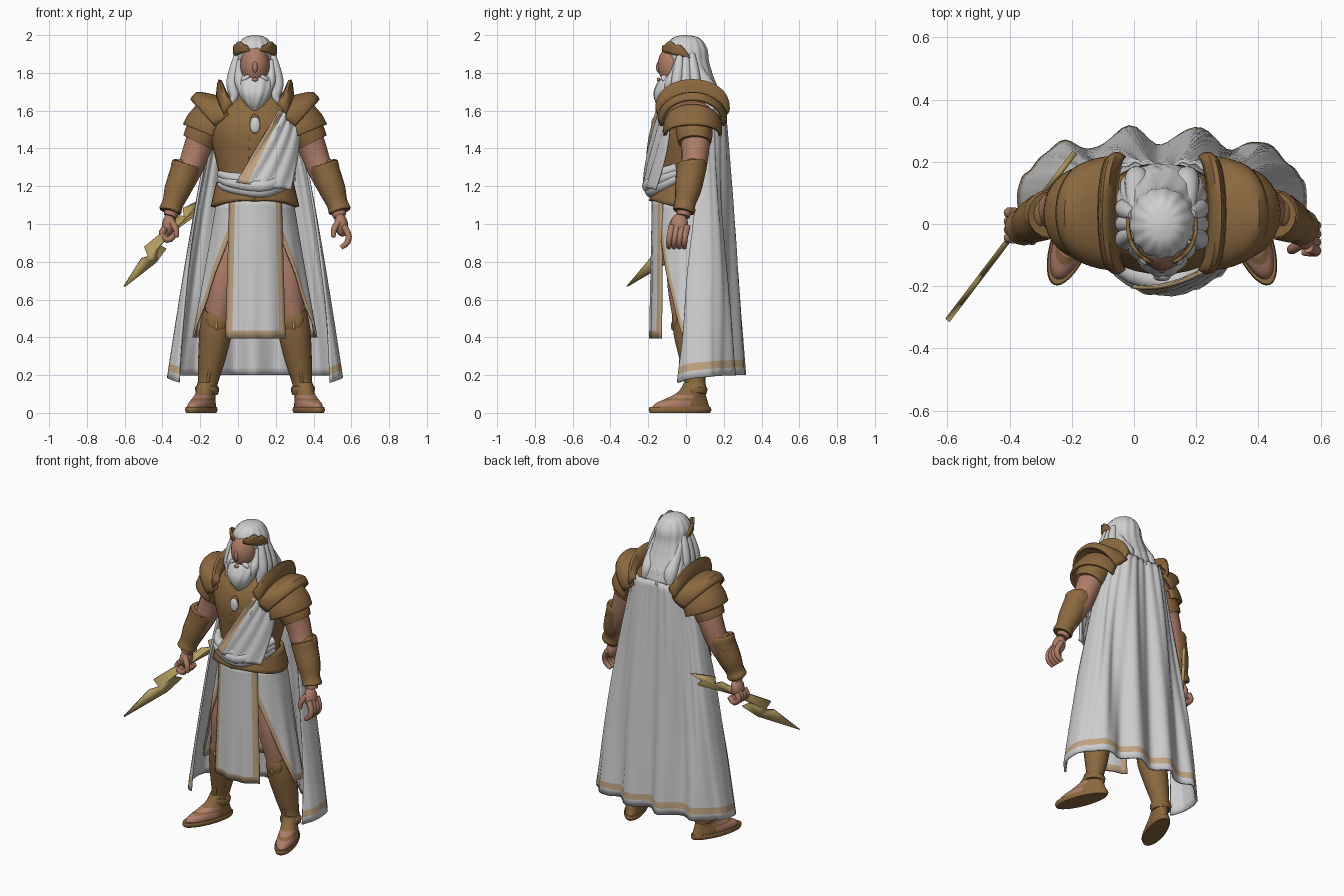
import bpy, bmesh
from math import sin, cos, pi, sqrt, tau
from mathutils import Vector, Matrix

if bpy.data.objects.get("Cube"):
    bpy.data.objects.remove(bpy.data.objects["Cube"], do_unlink=True)

MID = 0.09  # body centre line
made = []


def material(name, red, green, blue):
    mat = bpy.data.materials.new(name)
    mat.use_nodes = True
    mat.diffuse_color = (red, green, blue, 1)
    mat.node_tree.nodes["Principled BSDF"].inputs["Base Color"].default_value = (red, green, blue, 1)
    return mat


cloth = material("white_cloth", .61, .61, .61)
hair = material("white_hair", .63, .63, .63)
trim = material("tan_trim", .53, .37, .22)
bronze = material("bronze_armour", .26, .14, .05)
skin = material("skin", .43, .205, .14)
gold = material("pale_gold", .45, .34, .12)


def finish(name, bm, mats, thick=0):
    mesh = bpy.data.meshes.new(name)
    bm.to_mesh(mesh)
    bm.free()
    for mat in mats:
        mesh.materials.append(mat)
    obj = bpy.data.objects.new(name, mesh)
    bpy.context.collection.objects.link(obj)
    if thick:
        shell = obj.modifiers.new("thickness", 'SOLIDIFY')
        shell.thickness, shell.offset = thick, 0
    made.append(obj)
    return obj


def surface(name, func, cols, rows, mats, rule=None, closed=False, thick=0):
    """Grid surface from func(u, v); closed makes a capped tube."""
    bm = bmesh.new()
    count = cols if closed else cols + 1
    grid = [[bm.verts.new(func(c / cols, r / rows)) for c in range(count)] for r in range(rows + 1)]
    for r in range(rows):
        for c in range(cols):
            d = (c + 1) % count
            face = bm.faces.new((grid[r][c], grid[r][d], grid[r + 1][d], grid[r + 1][c]))
            if rule:
                face.material_index = rule((c + .5) / cols, (r + .5) / rows)
    if closed:
        bm.faces.new(grid[0])
        bm.faces.new(grid[-1])
        bmesh.ops.recalc_face_normals(bm, faces=bm.faces)
    return finish(name, bm, mats, thick)


def spline(points, t):
    """Smooth interpolation through tuples of any length."""
    last = len(points) - 1
    i = min(int(t * last), last - 1)
    f = t * last - i
    a, b, c, d = (points[min(max(k, 0), last)] for k in range(i - 1, i + 3))
    return [q + f / 2 * (r - p + f * (2 * p - 5 * q + 4 * r - s + f * (3 * (q - r) + s - p)))
            for p, q, r, s in zip(a, b, c, d)]


def loft(name, rings, mats, rule=None, ripple=0, waves=9, place=Matrix(), rows=18, cols=36):
    """Stack of ellipses given as (y, z, x radius, y radius); u = 0 is the front."""
    def point(u, v):
        y, z, rx, ry = spline(rings, v)
        grow = 1 + ripple * cos(waves * tau * u + 4 * v)
        return place @ Vector((rx * sin(tau * u) * grow, y - ry * cos(tau * u) * grow, z))
    return surface(name, point, cols, rows, mats, rule, True)


def tube(name, path, mat, sides=16, rows=14):
    """Round tube along (x, y, z, radius)."""
    def point(u, v):
        x, y, z, radius = spline(path, v)
        ahead = Vector(spline(path, min(v + .01, 1))[:3]) - Vector(spline(path, max(v - .01, 0))[:3])
        across = ahead.cross(Vector((0, 1, 0))).normalized()
        over = across.cross(ahead).normalized()
        return Vector((x, y, z)) + radius * (across * cos(tau * u) + over * sin(tau * u))
    return surface(name, point, sides, rows, [mat], None, True)


def ball(name, place, size, mat, turn=0):
    bm = bmesh.new()
    bmesh.ops.create_uvsphere(bm, u_segments=20, v_segments=12, radius=1)
    bm.transform(Matrix.Translation(place) @ Matrix.Rotation(turn, 4, 'Y') @ Matrix.Diagonal((*size, 1)))
    return finish(name, bm, [mat])


def sided(side, path):
    return [(MID + side * p[0], *p[1:]) for p in path]


centre = Matrix.Translation((MID, 0, 0))

# Torso armour with a collar
loft("breastplate", [(0, 1.08, .18, .14), (0, 1.2, .18, .14), (.01, 1.35, .21, .16), (.01, 1.5, .245, .172),
                     (.03, 1.62, .23, .15), (.04, 1.69, .13, .1), (.04, 1.73, .08, .07)], [bronze], place=centre)

# Pendant and studs
ball("pendant_frame", (MID, -.16, 1.53), (.026, .012, .052), bronze)
ball("pendant_gem", (MID, -.17, 1.523), (.028, .014, .043), hair)
for k in range(3):
    ball("breastplate_stud", (MID - .03, -.157, 1.45 - k * .05), (.006, .006, .006), gold)


# Diagonal sash across the chest, and the swag at the waist
def sash_point(u, v):
    x = (.215 - .225 * v) * (1 - u) + (.33 - .05 * v * v) * u
    z = (1.6 - .38 * v) * (1 - u) + (1.58 - .4 * v) * u
    reach = sqrt(max(0, 1 - ((x - MID) / .28) ** 2))
    return Vector((x, .01 - (.18 + .05 * v) * reach - .006 * sin(u * 22 + v * 4), z))


surface("sash", sash_point, 20, 20, [cloth, trim], lambda u, v: int(u < .2), thick=.012)
for high, deep in ((1.25, -.185), (1.222, -.195), (1.195, -.18)):
    tube("waist_fold", [(-.095, -.06, high + .015, .018), (-.03, deep + .035, high - .005, .028),
                        (MID + .03, deep, high - .02, .038), (.22, deep + .05, high + .01, .036),
                        (.285, -.04, high + .05, .025)], cloth)


# Belt with low side plates
def belt_point(u, v):
    a = tau * u
    hips = abs(sin(a))
    z = 1.19 + .03 * hips - v * (.07 + .06 * hips ** 2)
    return Vector((MID + (.195 + .03 * v) * sin(a), -(.165 + .022 * v) * cos(a), z))


surface("belt", belt_point, 40, 5, [bronze], thick=.02)


# Skirt, open at the front, and the long front panel
def skirt_point(u, v):
    start = .35 + 1.05 * v
    a = start + (tau - 2 * start) * u
    fold = 1 + .025 * v * cos(a * 14)
    return Vector((MID + (.2 + .125 * v) * sin(a) * fold, .02 - (.18 + .03 * v) * cos(a) * fold, 1.12 - .72 * v))


surface("skirt", skirt_point, 80, 18, [cloth, trim], lambda u, v: int(min(u, 1 - u) < .03 or v > .95), thick=.01)


def panel_point(u, v):
    s = 2 * u - 1
    y = -.175 - .01 * v + .05 * s ** 2 + .006 * v * sin(s * 9)
    return Vector((MID + .003 + s * (.135 + .022 * v), y, 1.14 - .745 * v))


surface("front_panel", panel_point, 18, 18, [cloth, trim],
        lambda u, v: int(min(u, 1 - u) < .11 or v > .944), thick=.012)


# Cape with folds, trimmed on the outside of the hem
def cape_point(u, v):
    start = 1.65 - .6 * v
    a = tau - start - (tau - 2 * start) * u
    across = (.19 + .27 * v ** .8) * sin(a)
    back = cos(a) * max(abs(cos(a)), .01) ** -.27
    fold = -(.012 + .02 * v) * cos(across * tau / .22) * max(0, -cos(a)) + .004 * sin(a * 23)
    z = 1.64 - 1.44 * v - .04 * v * abs(2 * u - 1) ** 4
    return Vector((MID + across, .08 - (.12 + .082 * v) * back + fold, z))


cape = surface("cape", cape_point, 90, 36, [cloth, trim, cloth, cloth], lambda u, v: int(.945 < v < .98), thick=.012)
cape.modifiers["thickness"].material_offset = 2

# Head: face, hair, beard
ball("face", (MID, -.05, 1.84), (.08, .1, .115), skin)
ball("nose", (MID, -.143, 1.83), (.014, .016, .03), skin)
loft("hair_cap", [(-.005, 2, .01, .01), (0, 1.985, .06, .07), (0, 1.93, .098, .11), (.015, 1.86, .107, .105),
                  (.045, 1.78, .125, .1), (.085, 1.69, .142, .095), (.12, 1.615, .125, .075), (.14, 1.57, .03, .03)],
     [hair], ripple=.025, waves=14, place=centre, rows=28, cols=70)
loft("beard", [(-.06, 1.795, .07, .04), (-.07, 1.765, .09, .07), (-.085, 1.7, .088, .085),
               (-.1, 1.64, .055, .06), (-.11, 1.595, .012, .015)],
     [hair], ripple=.03, waves=11, place=centre, cols=66)
ball("lower_lip", (MID, -.145, 1.765), (.017, .01, .01), skin)
for side in (-1, 1):
    ball("moustache", (MID + side * .045, -.113, 1.775), (.03, .02, .013), hair, side * .6)
    tube("side_whiskers", sided(side, [(.084, -.05, 1.87, .012), (.086, -.06, 1.81, .02), (.075, -.085, 1.74, .03),
                                       (.04, -.11, 1.66, .012)]), hair)
    for k in range(3):
        tube("hair_lock", sided(side, [(.09, -.03 + k * .03, 1.9, .018), (.108, -.04 + k * .04, 1.82, .028),
                                       (.122, -.05 + k * .05, 1.74, .03), (.11, -.06 + k * .06, 1.68, .024),
                                       (.13, -.07 + k * .07, 1.63, .006)]), hair)
    for k in range(2):
        tube("back_lock", sided(side, [(.03 + k * .05, .04, 1.86, .025), (.035 + k * .05, .1, 1.76, .032),
                                       (.02 + k * .06, .145, 1.68, .04), (.05 + k * .05, .17, 1.6, .01)]), hair)

    # Leaf circlet branch, open at the brow and dropping toward the back
    def branch_point(u, v):
        a = .3 + 1.6 * u
        tall = .008 + .06 * sin(pi * min(u * 1.1, 1)) ** .6 * (.75 + .25 * abs(cos(u * 9)))
        spread = 1.04 + .03 * v
        return Vector((MID + side * .103 * sin(a) * spread, -.005 - .117 * cos(a) * spread, 1.915 - .04 * u + tall * v))
    surface("circlet_branch", branch_point, 40, 3, [bronze], thick=.012)


# Layered shoulder armour: rings of (base x, crest x, base z, crest z, y radius)
def pauldron_layer(name, side, rings):
    def point(u, v):
        low, crest, base, top, deep = spline(rings, v)
        arch = max(0, sin(pi * u)) ** .85
        return Vector((MID + side * (low + (crest - low) * arch), .035 - deep * cos(pi * u), base + (top - base) * arch))
    surface(name, point, 28, 6, [bronze], thick=.016)


for side in (-1, 1):
    pauldron_layer("shoulder_collar", side, [(.12, .15, 1.63, 1.68, .175), (.135, .182, 1.62, 1.755, .187),
                                             (.15, .192, 1.6, 1.745, .188), (.16, .2, 1.58, 1.67, .178)])
    pauldron_layer("shoulder_dome", side, [(.14, .17, 1.58, 1.665, .172), (.17, .25, 1.55, 1.685, .175),
                                           (.195, .31, 1.53, 1.69, .168), (.21, .336, 1.52, 1.655, .16)])
    pauldron_layer("shoulder_skirt", side, [(.2, .3, 1.52, 1.63, .145), (.215, .348, 1.49, 1.575, .148),
                                            (.22, .374, 1.465, 1.525, .145)])
    # Arm, sleeve and bracer
    tube("arm", sided(side, [(.2, .035, 1.6, .09), (.26, .045, 1.5, .085), (.305, .05, 1.4, .074),
                             (.345, .04, 1.29, .066), (.4, .015, 1.18, .06), (.45, -.015, 1.04, .035)]), skin)
    tube("sleeve", sided(side, [(.24, .04, 1.54, .1), (.28, .045, 1.47, .095), (.3, .045, 1.43, .088)]), bronze)
    tube("bracer", sided(side, [(.36, .03, 1.32, .074), (.363, .03, 1.31, .08), (.375, .025, 1.27, .077),
                                (.41, .01, 1.18, .07), (.435, -.005, 1.11, .056), (.447, -.01, 1.075, .06),
                                (.45, -.012, 1.065, .055)]), bronze, rows=24)
    ball("elbow_guard", (MID + side * .405, .035, 1.28), (.033, .06, .07), bronze, side * -.3)
    # Hand: the right one grips, the left one hangs relaxed
    shift = .03 if side < 0 else 0
    ball("palm", (MID + side * .457, -.035 + shift, .995), (.036, .047, .062), skin, side * -.15)
    for k in range(4):
        y = -.075 + k * .027 + shift
        curl = [(.475, y, .98, .018), (.495, y, .945, .017), (.46, y, .915, .017), (.425, y, .945, .015)]
        hang = [(.47, y, .99, .018), (.495, y - .01, .94, .017), (.487, y - .015, .9, .016), (.455, y - .015, .875, .012)]
        tube("finger", sided(side, curl if side < 0 else hang), skin, 10, 8)
    tube("thumb", sided(side, [(.45, -.06 + shift, 1.02, .018), (.42, -.08 + shift, .975, .017),
                               (.415, -.085 + shift, .93, .011)]), skin, 10, 8)
    # Leg and greave
    tube("thigh", sided(side, [(.1, .01, 1.08, .08), (.135, 0, .9, .088), (.168, -.015, .7, .085),
                               (.2, -.005, .5, .065)]), skin)
    tube("greave", sided(side, [(.2, 0, .535, .074), (.204, .005, .51, .077), (.21, .02, .42, .085),
                                (.232, .04, .27, .07), (.25, .05, .16, .053), (.253, .05, .13, .064),
                                (.256, .05, .1, .058)]), bronze, rows=24)
    ball("knee_guard", (MID + side * .202, -.05, .49), (.055, .025, .065), bronze)
    ball("knee_stud", (MID + side * .205, -.073, .46), (.007, .006, .024), gold)
    tube("greave_ridge", sided(side, [(.203, -.06, .45, .008), (.22, -.04, .36, .008), (.25, 0, .16, .008)]), bronze)
    # Sandal
    stand = Matrix.Translation((MID + side * .265, .02, 0)) @ Matrix.Rotation(side * .36, 4, 'Z')
    loft("sole", [(-.055, 0, .058, .168), (-.055, .015, .064, .176), (-.055, .03, .06, .172)], [bronze],
         place=stand, rows=4)
    loft("foot", [(-.05, .025, .056, .163), (-.045, .05, .055, .148), (-.02, .075, .05, .115), (.01, .11, .048, .075),
                  (.025, .16, .045, .055)], [bronze, skin],
         lambda u, v: int(cos(tau * u) > -.1 and (.1 < v < .38 or .5 < v < .65)), place=stand, rows=20)

# Lightning bolt held in the right hand
outline = [(-.6, .67), (-.505, .82), (-.47, .83), (-.49, .88), (-.38, .97), (-.31, 1.045), (-.28, 1.04), (-.285, 1.085),
           (-.19, 1.13), (-.235, 1.07), (-.22, 1.05), (-.36, .95), (-.415, .885), (-.385, .87), (-.44, .795)]
bm = bmesh.new()
bm.faces.new([bm.verts.new((x, 1.317 * (x + .6) - .31, z)) for x, z in outline])
finish("lightning_bolt", bm, [gold], .018)

# Smooth shading with crisp edges
bpy.ops.object.select_all(action='DESELECT')
for obj in made:
    obj.select_set(True)
bpy.context.view_layer.objects.active = made[0]
bpy.ops.object.shade_smooth_by_angle(angle=.7)
